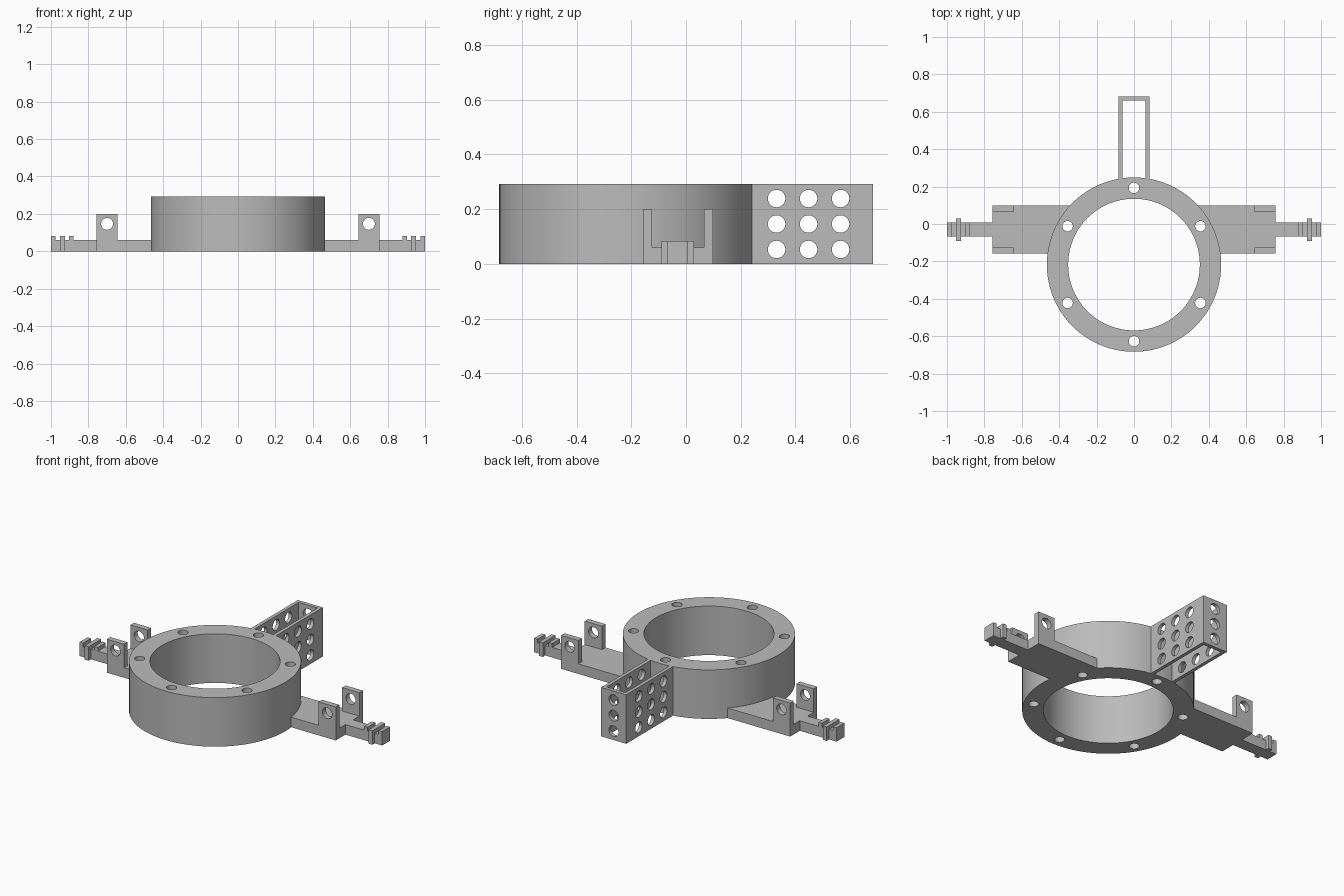
import bpy, bmesh, math
from mathutils import Matrix, Vector

if "Cube" in bpy.data.objects:
    bpy.data.objects.remove(bpy.data.objects["Cube"])

CY, R_OUT, R_IN, H = -0.217, 0.466, 0.352, 0.293   # ring centre, radii, height
ARM_Y = -0.03                                      # arm centre line

grey = bpy.data.materials.new("plain grey")
grey.diffuse_color = (0.5, 0.5, 0.5, 1)
grey.use_nodes = True
grey.node_tree.nodes["Principled BSDF"].inputs["Base Color"].default_value = grey.diffuse_color


def box(bm, x0, x1, y0, y1, z0, z1):
    m = Matrix.Translation(((x0 + x1) / 2, (y0 + y1) / 2, (z0 + z1) / 2)) \
        @ Matrix.Diagonal((x1 - x0, y1 - y0, z1 - z0, 1))
    bmesh.ops.create_cube(bm, size=1, matrix=m)


def rod(bm, centre, axis, r, length, n=32):
    rot = Vector((0, 0, 1)).rotation_difference(Vector(axis)).to_matrix().to_4x4()
    bmesh.ops.create_cone(bm, cap_ends=True, segments=n, radius1=r, radius2=r,
                          depth=length, matrix=Matrix.Translation(centre) @ rot)


def prism(bm, pts, z0, z1):
    f = bm.faces.new([bm.verts.new((x, y, z0)) for x, y in pts])
    top = bmesh.ops.extrude_face_region(bm, geom=[f])["geom"]
    bmesh.ops.translate(bm, vec=(0, 0, z1 - z0),
                        verts=[v for v in top if isinstance(v, bmesh.types.BMVert)])
    bmesh.ops.recalc_face_normals(bm, faces=bm.faces)


def finish(bm, name):
    me = bpy.data.meshes.new(name)
    bm.to_mesh(me)
    bm.free()
    me.materials.append(grey)
    ob = bpy.data.objects.new(name, me)
    bpy.context.collection.objects.link(ob)
    return ob


def activate(ob):
    bpy.ops.object.select_all(action='DESELECT')
    ob.select_set(True)
    bpy.context.view_layer.objects.active = ob


def drill(ob, cutter_bm):
    cutter = finish(cutter_bm, "hole_cutter")
    cutter.hide_render = True
    activate(ob)
    mod = ob.modifiers.new("holes", 'BOOLEAN')
    mod.operation, mod.solver, mod.object = 'DIFFERENCE', 'EXACT', cutter
    bpy.ops.object.modifier_apply(modifier=mod.name)
    bpy.data.objects.remove(cutter)
    bpy.ops.object.shade_smooth_by_angle(angle=math.radians(30))


def mirror(ob):
    ob.modifiers.new("mirror", 'MIRROR').use_mirror_merge = False


# Main ring with bore and six bolt holes
bm = bmesh.new()
rod(bm, (0, CY, H / 2), (0, 0, 1), R_OUT, H, 96)
ring = finish(bm, "ring")
bm = bmesh.new()
rod(bm, (0, CY, H / 2), (0, 0, 1), R_IN, 1, 96)
for i in range(6):
    a = math.radians(90 + 60 * i)
    rod(bm, (0.41 * math.cos(a), CY + 0.41 * math.sin(a), H / 2), (0, 0, 1), 0.028, 1)
drill(ring, bm)

# Perforated rear frame: a U-shaped wall, open above and below
bm = bmesh.new()
prism(bm, [(-0.083, 0.235), (-0.083, 0.683), (0.083, 0.683), (0.083, 0.235),
           (0.062, 0.235), (0.062, 0.661), (-0.062, 0.661), (-0.062, 0.235)], 0, H)
frame = finish(bm, "rear_frame")
bm = bmesh.new()
for z in (0.053, 0.146, 0.239):
    for y in (0.331, 0.448, 0.565):
        rod(bm, (0, y, z), (1, 0, 0), 0.032, 0.4)
    rod(bm, (0, 0.69, z), (0, 1, 0), 0.032, 0.12)
drill(frame, bm)

# Side plates, their inner edge following the ring
bm = bmesh.new()
y0, y1 = ARM_Y - 0.128, ARM_Y + 0.128
pts = [(0.757, y0), (0.757, y1)]
for i in range(13):
    y = y1 + (y0 - y1) * i / 12
    pts.append((math.sqrt(0.462 ** 2 - (y - CY) ** 2), y))
prism(bm, pts, 0, 0.06)
mirror(finish(bm, "side_plate"))

# Upright lugs with a cross hole
bm = bmesh.new()
for ya, yb in ((y0, y0 + 0.033), (y1 - 0.033, y1)):
    box(bm, 0.643, 0.757, ya, yb, 0.04, 0.2)
lugs = finish(bm, "lugs")
bm = bmesh.new()
rod(bm, (0.7, ARM_Y, 0.147), (0, 1, 0), 0.032, 0.6)
drill(lugs, bm)
mirror(lugs)

# Narrow end bar with three teeth, the middle one a wide crossbar
bm = bmesh.new()
prof = [(0.75, 0), (1, 0), (1, 0.083), (0.977, 0.083), (0.977, 0.06), (0.903, 0.06),
        (0.903, 0.083), (0.88, 0.083), (0.88, 0.06), (0.75, 0.06)]
ends = [[bm.verts.new((x, ARM_Y + d, z)) for x, z in prof] for d in (-0.037, 0.037)]
for e in ends:
    bm.faces.new(e)
for i in range(len(prof)):
    j = (i + 1) % len(prof)
    bm.faces.new((ends[0][i], ends[0][j], ends[1][j], ends[1][i]))
bmesh.ops.recalc_face_normals(bm, faces=bm.faces)
mirror(finish(bm, "end_bar"))
bm = bmesh.new()
box(bm, 0.926, 0.951, ARM_Y - 0.06, ARM_Y + 0.06, 0, 0.083)
mirror(finish(bm, "crossbar"))
